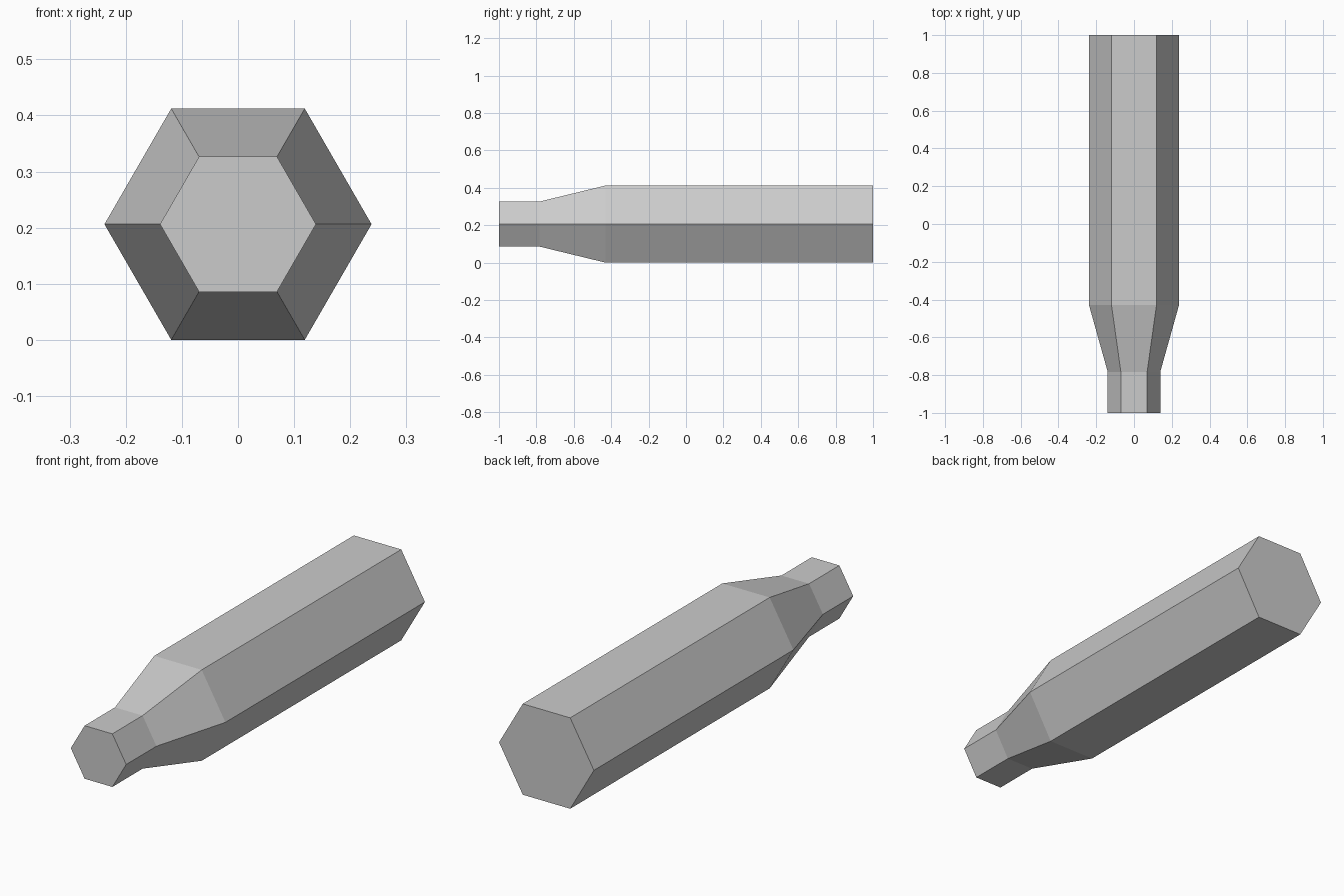
import bpy, bmesh
from math import cos, sin, pi

cube = bpy.data.objects.get("Cube")
if cube:
    bpy.data.objects.remove(cube, do_unlink=True)

# Plain grey material
grey = bpy.data.materials.new("light_grey")
grey.use_nodes = True
grey.diffuse_color = (0.6, 0.6, 0.6, 1)
grey.node_tree.nodes["Principled BSDF"].inputs["Base Color"].default_value = (0.6, 0.6, 0.6, 1)

SIDES = 6
RADIUS = 0.238
CENTRE_Z = RADIUS * sin(pi / 3)

# Profile stations from front to back: (y, radius)
profile = [(-1.0, 0.139), (-0.783, 0.139), (-0.43, RADIUS), (1.0, RADIUS)]

# Hexagonal casing: neck, tapered shoulder, long body, flat end caps
bm = bmesh.new()
rings = []
for y, r in profile:
    rings.append([bm.verts.new((r * cos(2 * pi * i / SIDES), y,
                                CENTRE_Z + r * sin(2 * pi * i / SIDES)))
                  for i in range(SIDES)])
for a, b in zip(rings, rings[1:]):
    for i in range(SIDES):
        j = (i + 1) % SIDES
        bm.faces.new((a[i], a[j], b[j], b[i]))
bm.faces.new(rings[0])
bm.faces.new(rings[-1])
bmesh.ops.recalc_face_normals(bm, faces=bm.faces[:])

mesh = bpy.data.meshes.new("hexagonal_casing")
bm.to_mesh(mesh)
bm.free()
mesh.materials.append(grey)
casing = bpy.data.objects.new("hexagonal_casing", mesh)
bpy.context.collection.objects.link(casing)
